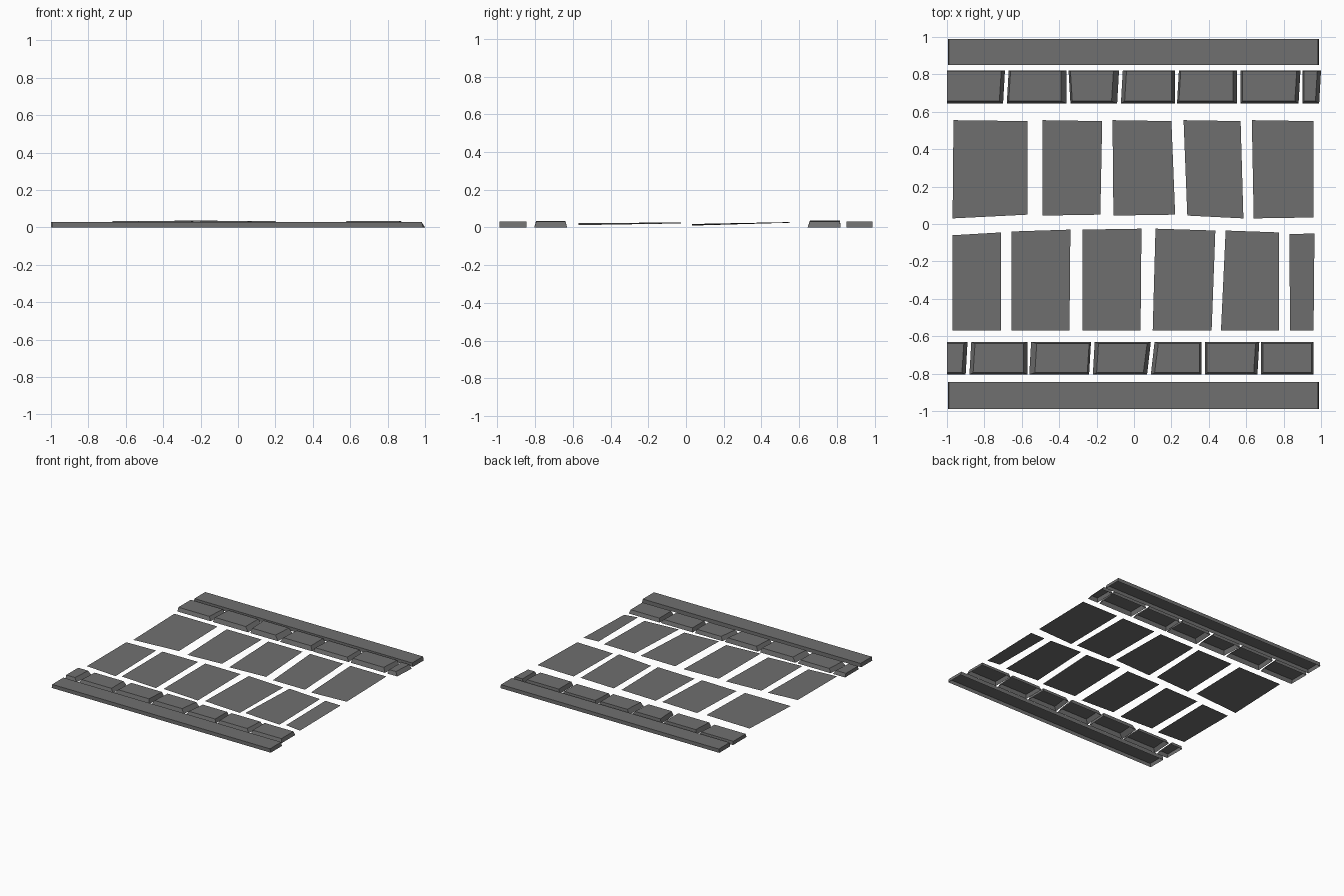
import bpy
import bmesh

cube = bpy.data.objects.get("Cube")
if cube:
    bpy.data.objects.remove(cube, do_unlink=True)

# One stone colour for everything
stone = bpy.data.materials.new("stone grey")
stone.use_nodes = True
colour = (0.16, 0.16, 0.16, 1)
stone.diffuse_color = colour
shader = next(n for n in stone.node_tree.nodes if n.type == "BSDF_PRINCIPLED")
shader.inputs["Base Color"].default_value = colour
shader.inputs["Roughness"].default_value = 0.9


def make_object(name, bm):
    mesh = bpy.data.meshes.new(name)
    bm.to_mesh(mesh)
    bm.free()
    mesh.materials.append(stone)
    obj = bpy.data.objects.new(name, mesh)
    bpy.context.collection.objects.link(obj)
    return obj


def add_slab(name, corners):
    """Single tilted paving face; corners run anticlockwise from above."""
    bm = bmesh.new()
    bm.faces.new([bm.verts.new(c) for c in corners])
    return make_object(name, bm)


def add_open_block(name, base, top):
    """Tapered stone with a top and four sides, open underneath."""
    bm = bmesh.new()
    low = [bm.verts.new(c) for c in base]
    high = [bm.verts.new(c) for c in top]
    bm.faces.new(high)
    for i in range(4):
        j = (i + 1) % 4
        bm.faces.new((low[i], low[j], high[j], high[i]))
    return make_object(name, bm)


def rectangle(x0, x1, y0, y1, z):
    return [(x0, y0, z), (x1, y0, z), (x1, y1, z), (x0, y1, z)]


# Long kerbs along the front and back edges
for name, y0, y1 in (("front_kerb", -0.99, -0.845), ("back_kerb", 0.85, 0.99)):
    add_open_block(name,
                   rectangle(-0.995, 0.99, y0, y1, 0),
                   rectangle(-0.99, 0.983, y0, y1, 0.03))


# Bevelled edging stones: left x (front, back), right x (front, back),
# left bevel, right bevel, height
def edging_row(name, y0, y1, front_bevel, back_bevel, stones):
    for i, (lf, lb, rf, rb, bl, br, h) in enumerate(stones):
        base = [(lf, y0, 0), (rf, y0, 0), (rb, y1, 0), (lb, y1, 0)]
        top = [(lf + bl, y0 + front_bevel, h), (rf - br, y0 + front_bevel, h),
               (rb - br, y1 - back_bevel, h), (lb + bl, y1 - back_bevel, h)]
        add_open_block(f"{name}_{i + 1}", base, top)


edging_row("front_edging", -0.805, -0.63, 0.01, 0.01, [
    (-1, -1, -0.9, -0.89, 0, 0.02, 0.03),
    (-0.88, -0.87, -0.57, -0.57, 0.02, 0.02, 0.03),
    (-0.56, -0.55, -0.24, -0.23, 0.03, 0.01, 0.035),
    (-0.22, -0.21, 0.07, 0.09, 0.02, 0.02, 0.035),
    (0.09, 0.11, 0.36, 0.36, 0.02, 0.01, 0.03),
    (0.38, 0.38, 0.66, 0.67, 0.01, 0.02, 0.03),
    (0.68, 0.68, 0.96, 0.96, 0.01, 0.01, 0.03),
])
edging_row("back_edging", 0.645, 0.82, 0.012, 0.003, [
    (-1, -1, -0.7, -0.69, 0, 0.02, 0.03),
    (-0.68, -0.67, -0.36, -0.36, 0.01, 0.03, 0.035),
    (-0.34, -0.35, -0.09, -0.08, 0.01, 0.03, 0.037),
    (-0.07, -0.06, 0.22, 0.22, 0.02, 0.02, 0.035),
    (0.23, 0.24, 0.55, 0.55, 0.01, 0.02, 0.03),
    (0.57, 0.57, 0.88, 0.89, 0.01, 0.02, 0.035),
    (0.9, 0.9, 0.99, 1, 0.01, 0.02, 0.03),
])

# Front paving: front edge x pair, back edge x pair, back edge y pair
front_paving = [
    (-0.97, -0.71, -0.97, -0.71, -0.06, -0.045),
    (-0.655, -0.345, -0.655, -0.34, -0.04, -0.03),
    (-0.275, 0.035, -0.275, 0.04, -0.03, -0.025),
    (0.1, 0.415, 0.115, 0.435, -0.025, -0.035),
    (0.465, 0.775, 0.49, 0.775, -0.035, -0.045),
    (0.835, 0.96, 0.83, 0.965, -0.055, -0.05),
]
for i, (a, b, c, d, yl, yr) in enumerate(front_paving):
    add_slab(f"front_paving_{i + 1}",
             [(a, -0.57, 0.024), (b, -0.57, 0.012),
              (d, yr, 0.021), (c, yl, 0.025)])

# Back paving: front edge x pair, back edge x pair, front edge y pair
back_paving = [
    (-0.97, -0.57, -0.965, -0.57, 0.03, 0.05),
    (-0.49, -0.18, -0.49, -0.17, 0.045, 0.05),
    (-0.11, 0.22, -0.115, 0.2, 0.045, 0.05),
    (0.285, 0.585, 0.265, 0.57, 0.045, 0.03),
    (0.64, 0.96, 0.63, 0.96, 0.03, 0.035),
]
for i, (a, b, c, d, yl, yr) in enumerate(back_paving):
    add_slab(f"back_paving_{i + 1}",
             [(a, yl, 0.01), (b, yr, 0.018),
              (d, 0.55, 0.028), (c, 0.555, 0.025)])
